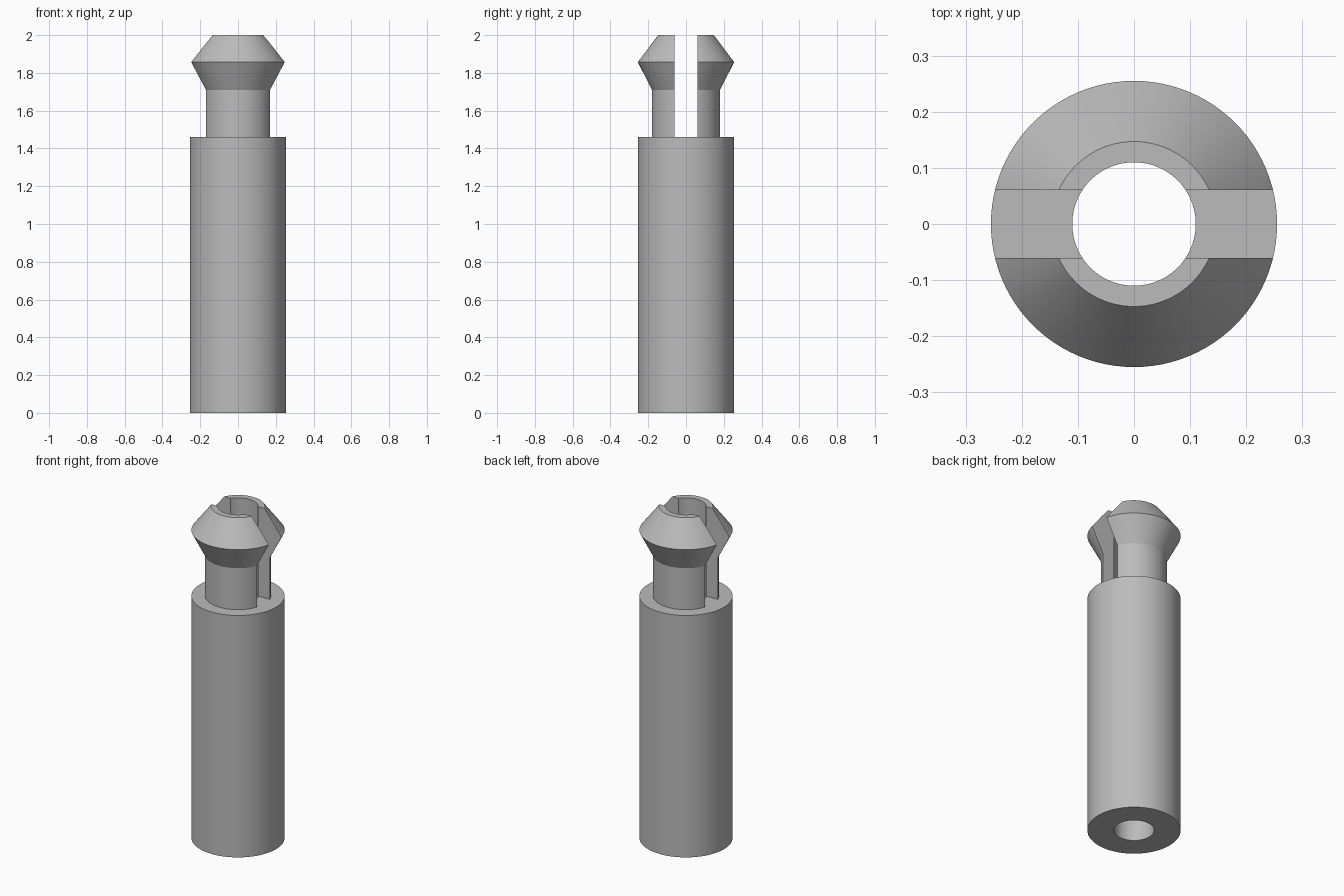
import bpy, bmesh, math
from mathutils import Vector

cube = bpy.data.objects.get("Cube")
if cube:
    bpy.data.objects.remove(cube, do_unlink=True)

BORE, BODY, STEM, TIP = 0.11, 0.255, 0.18, 0.147
SHOULDER, FLARE, RIM, TOP = 1.46, 1.71, 1.857, 2.0
HALF_SLOT = 0.061
SIDES = 96

grey = bpy.data.materials.new("plain grey")
grey.use_nodes = True
colour = (0.5, 0.5, 0.5, 1)
grey.diffuse_color = colour
grey.node_tree.nodes["Principled BSDF"].inputs["Base Color"].default_value = colour


def revolve(profile):
    """Closed (radius, height) profile turned about z."""
    bm = bmesh.new()
    verts = [bm.verts.new((r, 0, z)) for r, z in profile]
    edges = [bm.edges.new((v, verts[i - 1])) for i, v in enumerate(verts)]
    bmesh.ops.spin(bm, geom=verts + edges, cent=(0, 0, 0), axis=(0, 0, 1),
                   angle=math.tau, steps=SIDES, use_merge=True)
    bmesh.ops.remove_doubles(bm, verts=bm.verts, dist=1e-5)
    bmesh.ops.recalc_face_normals(bm, faces=bm.faces)
    return bm


def finish(bm, name):
    mesh = bpy.data.meshes.new(name)
    bm.to_mesh(mesh)
    bm.free()
    mesh.materials.append(grey)
    obj = bpy.data.objects.new(name, mesh)
    bpy.context.collection.objects.link(obj)
    bpy.ops.object.select_all(action='DESELECT')
    obj.select_set(True)
    bpy.context.view_layer.objects.active = obj
    bpy.ops.object.shade_smooth_by_angle(angle=math.radians(25))


def prong(name, side):
    """One half of the split snap head, sliced flat along the slot."""
    bm = revolve([(BORE, SHOULDER), (STEM, SHOULDER), (STEM, FLARE),
                  (BODY, RIM), (TIP, TOP), (BORE, TOP)])
    bmesh.ops.bisect_plane(bm, geom=bm.verts[:] + bm.edges[:] + bm.faces[:],
                           plane_co=(0, side * HALF_SLOT, 0),
                           plane_no=Vector((0, side, 0)), clear_inner=True)
    bmesh.ops.holes_fill(bm, edges=[e for e in bm.edges if e.is_boundary], sides=0)
    bmesh.ops.recalc_face_normals(bm, faces=bm.faces)
    # Open the underside where it joins the body
    hidden = [f for f in bm.faces if f.normal.z < -0.99]
    bmesh.ops.delete(bm, geom=hidden, context='FACES')
    finish(bm, name)


# Hollow cylindrical body
finish(revolve([(BORE, 0), (BODY, 0), (BODY, SHOULDER), (BORE, SHOULDER)]), "body_tube")

# Split snap head
prong("front_prong", -1)
prong("back_prong", 1)
